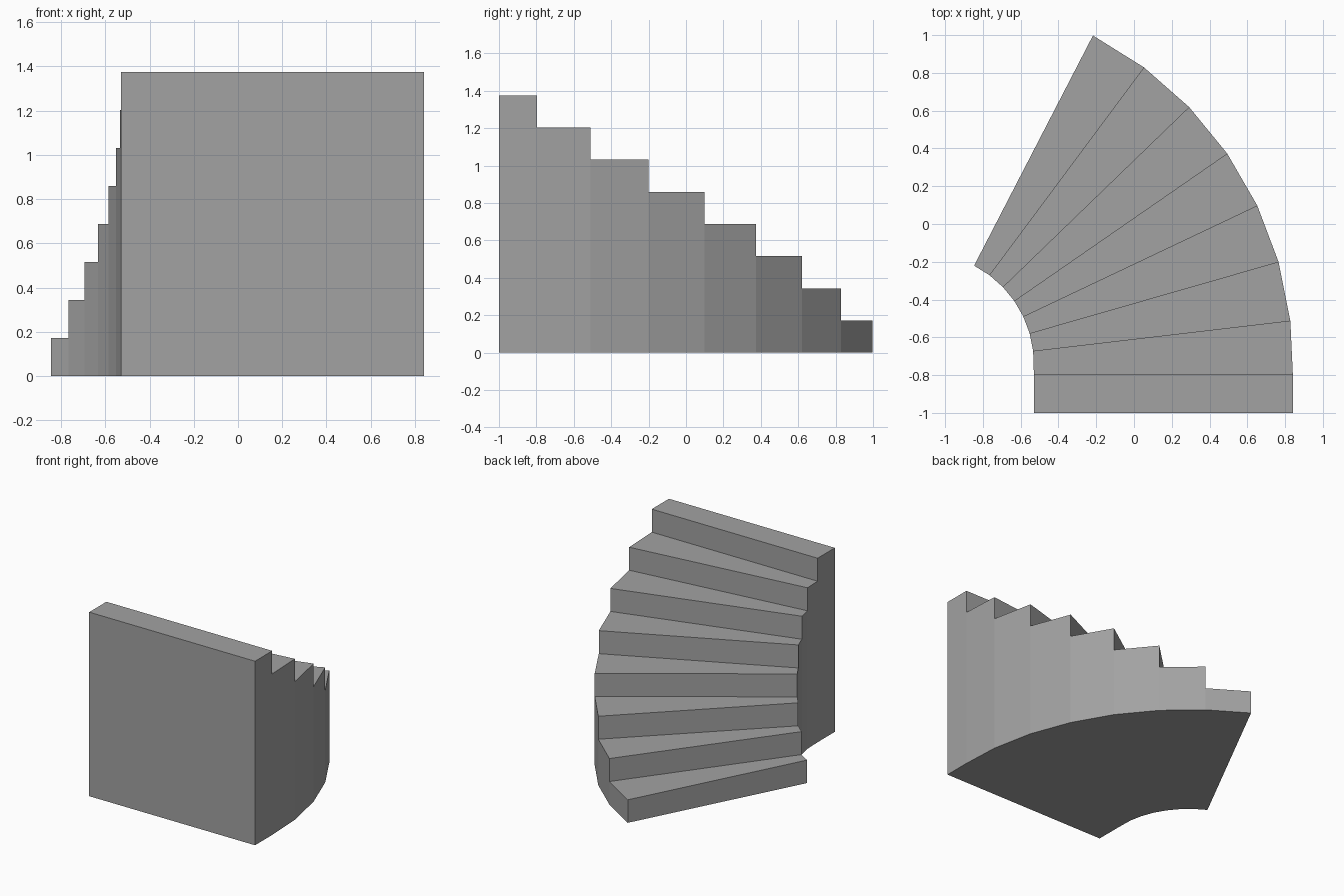
import bpy
import bmesh
from math import cos, sin, radians
from mathutils import Vector

cube = bpy.data.objects.get("Cube")
if cube:
    bpy.data.objects.remove(cube)

STEPS = 8
RISE = 1.375 / STEPS
CENTRE = Vector((-1.115, -0.74))
R_IN, R_OUT = 0.585, 1.956
FIRST, TURN = 6.7, 9.33

stone = bpy.data.materials.new("plain grey")
stone.use_nodes = True
stone.diffuse_color = (0.36, 0.36, 0.36, 1)
stone.node_tree.nodes["Principled BSDF"].inputs["Base Color"].default_value = stone.diffuse_color

# Plan lines between steps: straight landing first, then the fan of winders
lines = [(Vector((CENTRE.x + R_IN, y)), Vector((CENTRE.x + R_OUT, y))) for y in (-1.0, -0.797)]
for i in range(STEPS - 1):
    a = radians(FIRST + TURN * i)
    ray = Vector((cos(a), sin(a)))
    lines.append((CENTRE + ray * R_IN, CENTRE + ray * R_OUT))

bm = bmesh.new()


def face(*points):
    bm.faces.new([bm.verts.new((p.x, p.y, z)) for p, z in points])


# Each step: tread, inner and outer walls, and the riser down to the next step
for i in range(STEPS):
    top = RISE * (STEPS - i)
    low = top - RISE
    (a, b), (c, d) = lines[i], lines[i + 1]
    face((a, top), (b, top), (d, top), (c, top))
    face((b, 0), (d, 0), (d, low), (d, top), (b, top))
    face((c, 0), (a, 0), (a, top), (c, top), (c, low))
    face((d, low), (c, low), (c, top), (d, top))

# Tall front wall and the flat underside
a, b = lines[0]
face((a, 0), (b, 0), (b, RISE * STEPS), (a, RISE * STEPS))
face(*[(p, 0) for p, q in lines], *[(q, 0) for p, q in reversed(lines)])

bmesh.ops.remove_doubles(bm, verts=bm.verts, dist=0.0005)
bmesh.ops.recalc_face_normals(bm, faces=bm.faces)
mesh = bpy.data.meshes.new("curved_stairs")
bm.to_mesh(mesh)
bm.free()
mesh.materials.append(stone)
stairs = bpy.data.objects.new("curved_stairs", mesh)
bpy.context.collection.objects.link(stairs)
